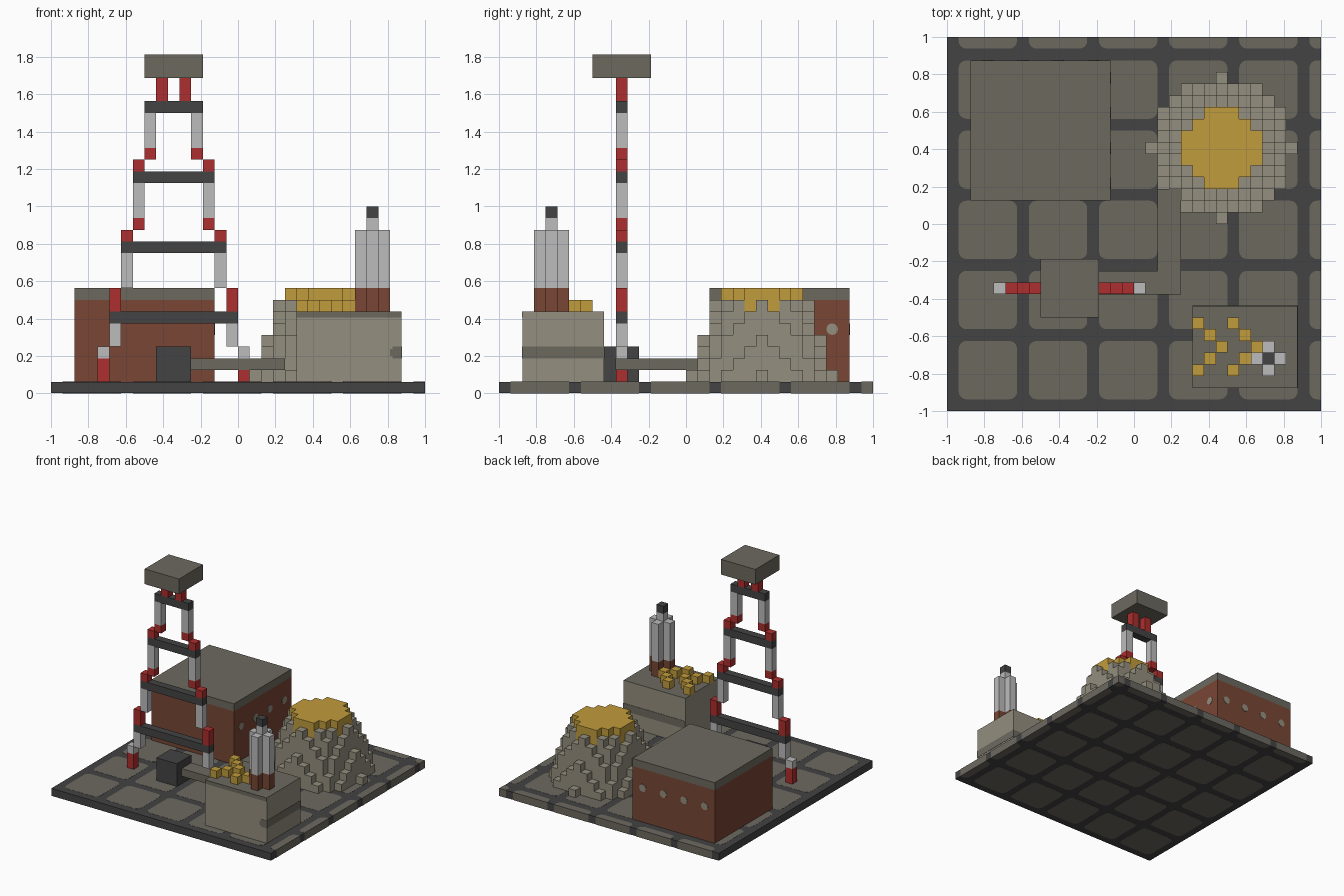
import bpy, bmesh, math

if "Cube" in bpy.data.objects:
    bpy.data.objects.remove(bpy.data.objects["Cube"], do_unlink=True)

U = 1 / 16  # one block


def srgb(c):
    c /= 255
    return c / 12.92 if c <= 0.04045 else ((c + 0.055) / 1.055) ** 2.4


def material(name, r, g, b):
    m = bpy.data.materials.new(name)
    col = (srgb(r), srgb(g), srgb(b), 1)
    m.diffuse_color = col
    m.use_nodes = True
    m.node_tree.nodes["Principled BSDF"].inputs["Base Color"].default_value = col
    return m


DARK = material("dark grey", 67, 67, 68)
STONE = material("olive stone", 108, 105, 95)
TAN = material("tan rock", 148, 142, 126)
GOLD = material("gold ore", 193, 156, 60)
RED = material("red paint", 174, 46, 46)
BRICK = material("brick", 120, 70, 52)
GREY = material("light grey", 187, 188, 187)


def finish(name, bm, *mats):
    bmesh.ops.recalc_face_normals(bm, faces=bm.faces)
    me = bpy.data.meshes.new(name)
    bm.to_mesh(me)
    bm.free()
    for m in mats:
        me.materials.append(m)
    ob = bpy.data.objects.new(name, me)
    bpy.context.collection.objects.link(ob)
    return ob


def blocks(name, boxes, *mats):
    """Boxes given as x0, x1, y0, y1, z0, z1 in block units."""
    bm = bmesh.new()
    for x0, x1, y0, y1, z0, z1 in boxes:
        verts = bmesh.ops.create_cube(bm, size=1)["verts"]
        for v in verts:
            v.co.x = (x1 if v.co.x > 0 else x0) * U - 1
            v.co.y = (y1 if v.co.y > 0 else y0) * U - 1
            v.co.z = (z1 if v.co.z > 0 else z0) * U
    return finish(name, bm, *mats)


# Ground slab with rounded paving tiles showing on top, underside and edges
blocks("ground_slab", [(0, 32, 0, 32, 0.02, 1)], DARK)
bm = bmesh.new()
R, LIM = 0.042, 1.001
for i in range(6):
    for j in range(6):
        x0, y0 = -0.9375 + 0.375 * i, -0.9375 + 0.375 * j
        x1, y1 = x0 + 0.3125, y0 + 0.3125
        corners = [(x1 - R, y1 - R), (x0 + R, y1 - R), (x0 + R, y0 + R), (x1 - R, y0 + R)]
        pts = []
        for k, (cx, cy) in enumerate(corners):
            for s in range(5):
                a = math.pi / 2 * (k + s / 4)
                p = (round(min(cx + R * math.cos(a), LIM), 5), round(min(cy + R * math.sin(a), LIM), 5))
                if p not in pts:
                    pts.append(p)
        face = bm.faces.new([bm.verts.new((x, y, 0)) for x, y in pts])
        top = bmesh.ops.extrude_face_region(bm, geom=[face])["geom"]
        bmesh.ops.translate(bm, vec=(0, 0, 0.0635), verts=[v for v in top if isinstance(v, bmesh.types.BMVert)])
finish("paving_tiles", bm, STONE)

# Brick building with a flat roof and round windows on two sides
blocks("building_walls", [(2, 14, 18, 30, 1, 8)], BRICK)
blocks("building_roof", [(2, 14, 18, 30, 8, 9)], STONE)
bm = bmesh.new()
for k in range(4):
    off = 1.5 + 3 * k
    for axis, loc in (("x", (14 * U - 1, (18 + off) * U - 1)), ("y", ((2 + off) * U - 1, 30 * U - 1))):
        vs = bmesh.ops.create_cone(bm, cap_ends=True, segments=12, radius1=0.031, radius2=0.031, depth=0.006)["verts"]
        for v in vs:
            x, y, z = v.co
            v.co = (z, x, y) if axis == "x" else (x, z, y)
            v.co.x += loc[0]
            v.co.y += loc[1]
            v.co.z += 5.5 * U
finish("building_windows", bm, TAN)

# Drilling tower: two mirrored stepped legs, cross beams and top platform
legs = [(4, 1, 3, RED), (4, 3, 4, GREY), (5, 4, 6, GREY), (5, 7, 9, RED), (6, 9, 12, GREY),
        (6, 13, 14, RED), (7, 14, 15, RED), (7, 15, 18, GREY), (7, 19, 20, RED),
        (8, 20, 21, RED), (8, 21, 24, GREY), (9, 25, 27, RED)]
for mat, name in ((RED, "tower_red_legs"), (GREY, "tower_grey_legs")):
    parts = []
    for i, z0, z1, m in legs:
        if m == mat:
            parts += [(i, i + 1, 10, 11, z0, z1), (20 - i, 21 - i, 10, 11, z0, z1)]
    blocks(name, parts, mat)
blocks("tower_beams", [(i, 21 - i, 10, 11, z, z + 1) for i, z in ((5, 6), (6, 12), (7, 18), (8, 24))], DARK)
blocks("tower_platform", [(8, 13, 8, 13, 27, 29)], STONE)

# Pump box and the pipe running to the rock mound
blocks("pump_box", [(9, 12, 9, 12, 1, 4)], DARK)
blocks("pipe", [(12, 18, 9.98, 12, 2, 3), (18, 20, 9.98, 19, 2, 3)], STONE)

# Stepped rock mound around a gold core
rock, core = [], []
for dx in range(-6, 7):
    for dy in range(-6, 7):
        d2 = dx * dx + dy * dy
        cell = (23 + dx, 24 + dx, 22 + dy, 23 + dy)
        if 12 < d2 <= 36:
            h = min(7, math.floor(19 - 3 * math.sqrt(d2)))
            rock.append(cell + (1, 1 + h))
for half, reach in ((3, 1), (2, 2), (1, 3)):
    core.append((23 - half, 24 + half, 22 - reach, 23 + reach, 1, 9))
blocks("rock_mound", rock, TAN)
blocks("mound_gold_core", core, GOLD)

# Processing block: tan sides, stone top, painted bands
plant = blocks("processing_block", [(21, 30, 2, 9, 1, 7)], TAN, STONE)
for p in plant.data.polygons:
    p.material_index = 1 if p.normal.z > 0.5 else 0
blocks("processing_bands", [(29.98, 30.04, 1.96, 9.04, 3, 4), (21, 30, 8.98, 9.04, 3, 4),
                            (29, 30, 1.96, 2.02, 3.2, 3.8), (29.2, 30, 1.96, 2.02, 3, 4),
                            (21, 30, 1.96, 2.02, 6.5, 7)], STONE)

# Gold ore in two chevrons on the processing block
blocks("gold_ore", [(x + 2 - abs(k), x + 3 - abs(k), 5 + k, 6 + k, 7, 8)
                    for x in (21, 24) for k in range(-2, 3)], GOLD)

# Cross-shaped chimney


def cross(z0, z1):
    return [(26, 29, 4, 5, z0, z1), (27, 28, 3, 4, z0, z1), (27, 28, 5, 6, z0, z1)]


blocks("chimney_base", cross(7, 9), BRICK)
blocks("chimney_stack", cross(9, 14) + [(27, 28, 4, 5, 14, 15)], GREY)
blocks("chimney_cap", [(27, 28, 4, 5, 15, 16)], DARK)
